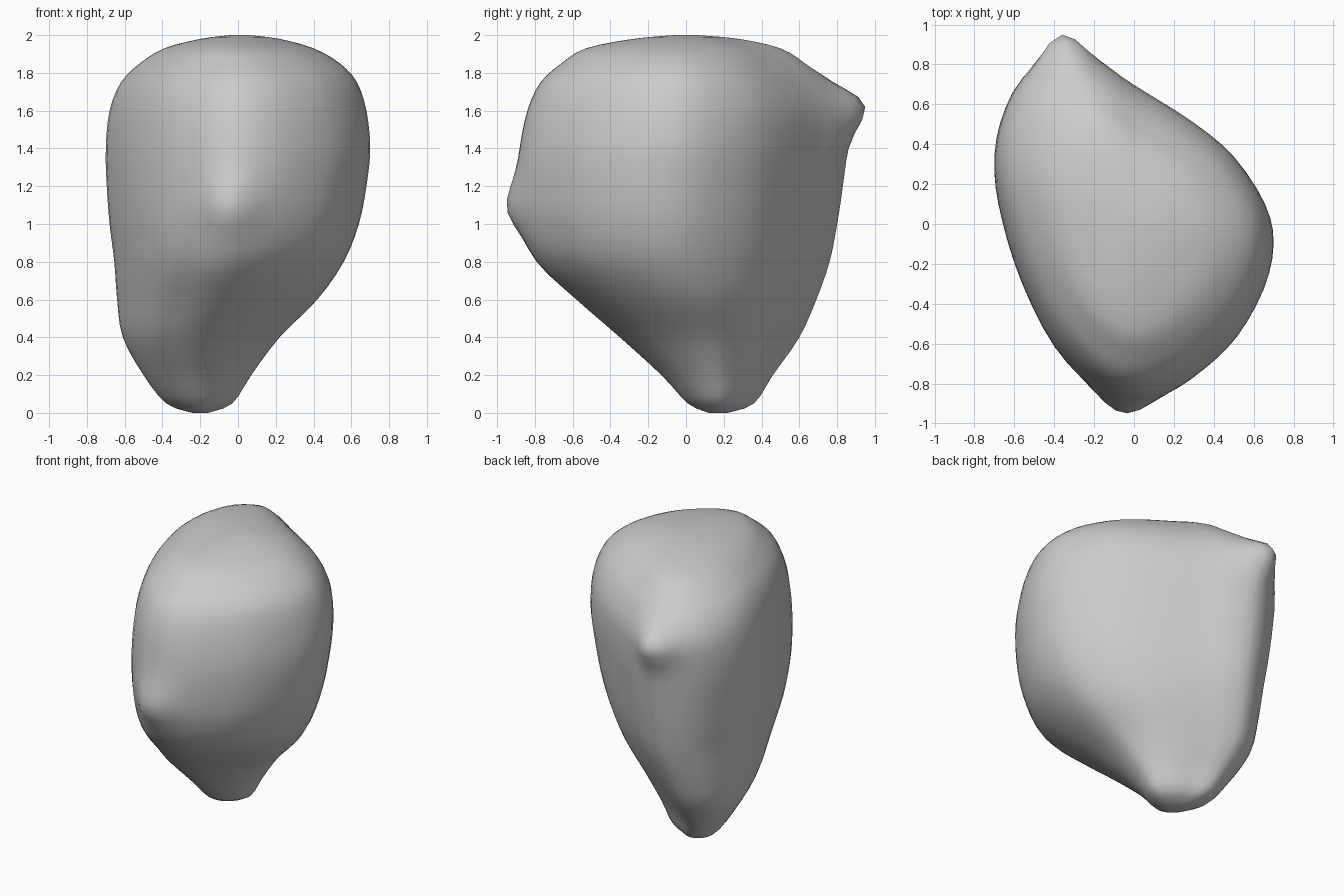
import bpy, bmesh, math
from mathutils import Vector

cube = bpy.data.objects.get("Cube")
if cube:
    bpy.data.objects.remove(cube, do_unlink=True)

# Plan outline of the stone, scaled to a unit box
OUTLINE = [(-.5, 1), (-.8, .86), (-.96, .6), (-1, .33), (-.94, .03), (-.8, -.32),
           (-.57, -.68), (-.28, -.92), (-.02, -1), (.25, -.95), (.5, -.82),
           (.74, -.63), (.93, -.36), (1, -.1), (.94, .13), (.72, .4), (.43, .6),
           (0, .82), (-.25, .95)]

# Height, then left, right, front and back limits of each level
LEVELS = [(0, -.24, -.16, .12, .22), (.05, -.38, -.03, .01, .36), (.2, -.5, .07, -.13, .46),
          (.4, -.61, .22, -.35, .6), (.6, -.64, .42, -.58, .69), (.8, -.655, .56, -.79, .76),
          (1, -.68, .64, -.87, .8), (1.2, -.695, .68, -.89, .83), (1.4, -.7, .7, -.88, .85),
          (1.6, -.68, .68, -.84, .84), (1.75, -.62, .63, -.77, .75),
          (1.85, -.52, .54, -.66, .63), (1.93, -.39, .4, -.53, .5),
          (1.98, -.2, .22, -.28, .28), (2, -.04, .06, -.06, .06)]


def spline(a, b, c, d, t):
    """Smooth blend from b to c."""
    return [q + .5 * t * (r - p + t * (2 * p - 5 * q + 4 * r - s + t * (3 * (q - r) + s - p)))
            for p, q, r, s in zip(a, b, c, d)]


def refine(points, steps, closed):
    n = len(points)

    def pick(i):
        return points[i % n] if closed else points[max(0, min(n - 1, i))]

    out = []
    for i in range(n if closed else n - 1):
        for s in range(steps):
            out.append(spline(pick(i - 1), pick(i), pick(i + 1), pick(i + 2), s / steps))
    if not closed:
        out.append(list(points[-1]))
    return out


# Loft the outline through the levels
bm = bmesh.new()
outline = refine(OUTLINE, 3, True)
rings = []
for z, left, right, front, back in refine(LEVELS, 3, False):
    rings.append([bm.verts.new(((left + right) / 2 + u * (right - left) / 2,
                                (front + back) / 2 + v * (back - front) / 2, z))
                  for u, v in outline])
count = len(outline)
for low, high in zip(rings, rings[1:]):
    for i in range(count):
        j = (i + 1) % count
        bm.faces.new((low[i], low[j], high[j], high[i]))
bm.faces.new(rings[0])
bm.faces.new(rings[-1])


# Pull out the blunt points on the front and the back
def pull(base, tip, radius):
    base, tip = Vector(base), Vector(tip)
    for vert in bm.verts:
        weight = math.exp(-((vert.co - base).length / radius) ** 2)
        vert.co += (tip - base) * weight


pull((-.04, -.885, 1.1), (-.05, -.95, 1.09), .15)
pull((-.35, .84, 1.61), (-.37, .95, 1.63), .14)

bmesh.ops.recalc_face_normals(bm, faces=bm.faces)
mesh = bpy.data.meshes.new("stone")
bm.to_mesh(mesh)
bm.free()
stone = bpy.data.objects.new("stone", mesh)
bpy.context.collection.objects.link(stone)

# Plain grey surface
grey = bpy.data.materials.new("stone grey")
grey.use_nodes = True
colour = (.6, .6, .6, 1)
grey.diffuse_color = colour
grey.node_tree.nodes["Principled BSDF"].inputs["Base Color"].default_value = colour
mesh.materials.append(grey)

bpy.context.view_layer.objects.active = stone
stone.select_set(True)
bpy.ops.object.shade_smooth_by_angle(angle=math.radians(50))
